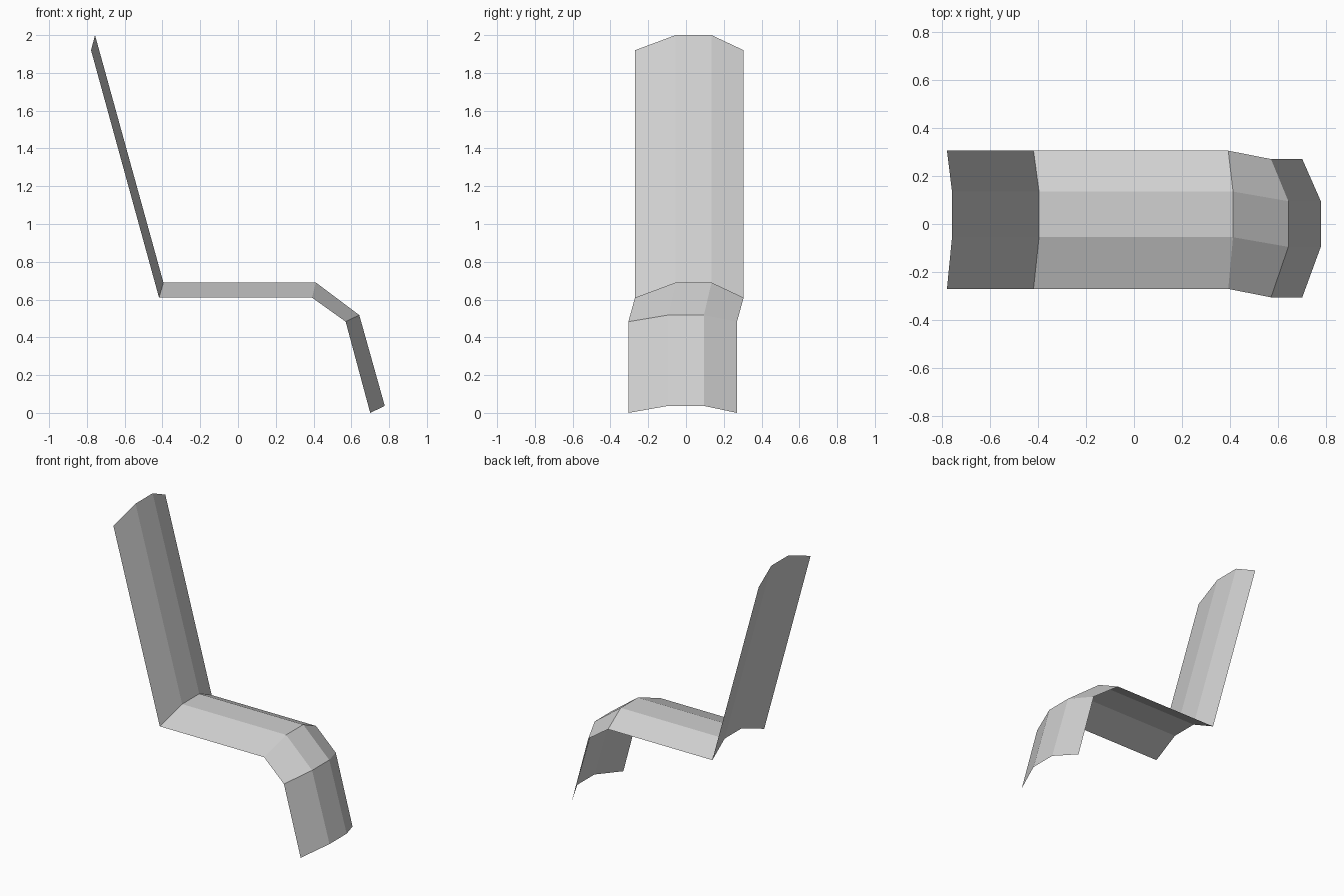
import bpy
import bmesh

cube = bpy.data.objects.get("Cube")
if cube:
    bpy.data.objects.remove(cube, do_unlink=True)

grey = bpy.data.materials.new("light_grey")
grey.use_nodes = True
colour = (0.64, 0.64, 0.64, 1)
grey.diffuse_color = colour
grey.node_tree.nodes["Principled BSDF"].inputs["Base Color"].default_value = colour

# Widths across the shell: edge, crease, crease, edge
UPPER = (-0.27, -0.055, 0.135, 0.305)
LOWER = (-0.305, -0.095, 0.095, 0.27)


def section(edge, ridge, widths):
    """Bent cross-section: outer edges and raised centre, each given as (x, z)."""
    return [(x, y, z) for (x, z), y in zip((edge, ridge, ridge, edge), widths)]


# Cross-sections along the chair, from the top of the back to the foot end
back_top = section((-0.778, 1.92), (-0.757, 2.0), UPPER)
hip = section((-0.418, 0.61), (-0.395, 0.69), UPPER)
knee = section((0.392, 0.61), (0.412, 0.69), UPPER)
calf = section((0.57, 0.483), (0.642, 0.518), LOWER)
foot = section((0.70, 0.0), (0.777, 0.037), LOWER)


def panel(name, start, end):
    """Thin three-facet panel spanning two cross-sections."""
    bm = bmesh.new()
    a = [bm.verts.new(p) for p in start]
    b = [bm.verts.new(p) for p in end]
    for i in range(len(a) - 1):
        bm.faces.new((a[i], b[i], b[i + 1], a[i + 1]))
    mesh = bpy.data.meshes.new(name)
    bm.to_mesh(mesh)
    bm.free()
    mesh.materials.append(grey)
    obj = bpy.data.objects.new(name, mesh)
    bpy.context.collection.objects.link(obj)
    return obj


panel("backrest", back_top, hip)
panel("seat", hip, knee)
panel("knee_bend", knee, calf)
panel("leg_rest", calf, foot)
